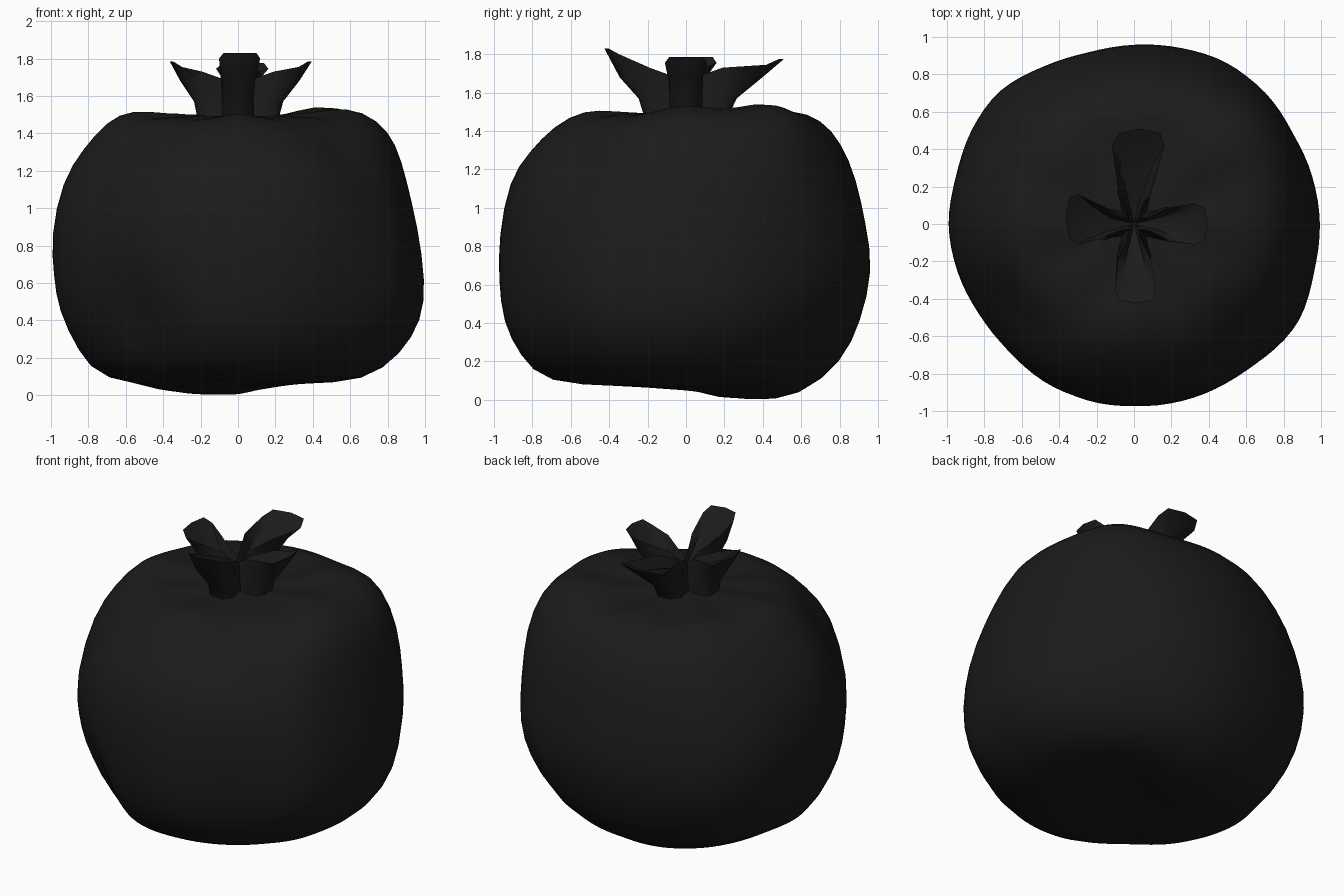
import bpy, math
from mathutils import Vector

if "Cube" in bpy.data.objects:
    bpy.data.objects.remove(bpy.data.objects["Cube"])

bag = bpy.data.materials.new("black_plastic")
bag.diffuse_color = (0.011, 0.011, 0.011, 1)
bag.use_nodes = True
bag.node_tree.nodes["Principled BSDF"].inputs["Base Color"].default_value = bag.diffuse_color


def make(name, verts, faces, angle, levels):
    me = bpy.data.meshes.new(name)
    me.from_pydata(verts, [], faces)
    me.update()
    me.materials.append(bag)
    ob = bpy.data.objects.new(name, me)
    bpy.context.collection.objects.link(ob)
    if levels:
        sub = ob.modifiers.new("smooth", 'SUBSURF')
        sub.levels = sub.render_levels = levels
    bpy.ops.object.select_all(action='DESELECT')
    ob.select_set(True)
    bpy.context.view_layer.objects.active = ob
    bpy.ops.object.shade_smooth_by_angle(angle=math.radians(angle))
    return ob


def bridge(rows, n):
    return [(r * n + i, r * n + (i + 1) % n, (r + 1) * n + (i + 1) % n, (r + 1) * n + i)
            for r in range(rows - 1) for i in range(n)]


# Filled sack: radius/height profiles toward +x, +y, -x, -y
PROFILES = [
    [(.35, .065), (.68, .07), (.87, .22), (.98, .4), (1.0, .6), (.955, .9), (.89, 1.15),
     (.84, 1.34), (.75, 1.47), (.58, 1.54), (.38, 1.495), (.18, 1.50)],
    [(.35, .06), (.6, .045), (.82, .2), (.91, .4), (.98, .68), (.935, .92), (.89, 1.15),
     (.81, 1.34), (.71, 1.46), (.56, 1.505), (.38, 1.475), (.18, 1.49)],
    [(.35, .06), (.73, .075), (.85, .23), (.96, .46), (.98, .63), (1.0, .85), (.94, 1.15),
     (.83, 1.32), (.7, 1.47), (.57, 1.52), (.38, 1.495), (.18, 1.50)],
    [(.35, .075), (.74, .08), (.87, .23), (.96, .4), (.98, .62), (.98, .85), (.925, 1.15),
     (.82, 1.29), (.69, 1.43), (.53, 1.505), (.38, 1.495), (.18, 1.49)],
]
# Plan outline radius every 15 degrees
PLAN = [1.0, .99, .98, 1.01, 1.02, .99, .972, .96, .98, 1.02, 1.01, .99,
        1.0, .985, .97, .98, .99, .98, .97, .98, 1.0, 1.015, 1.03, 1.0]
# Dents (positive depth) and bulges (negative): centre, size, depth
DENTS = [((-.55, -.75, .38), .28, .12), ((.55, -.8, .5), .22, .04), ((.8, .48, 1.2), .3, -.08),
         ((.55, .72, .3), .28, .06), ((-.72, -.5, 1.25), .28, .06), ((-.72, .5, 1.15), .28, .05),
         ((.68, -.55, 1.25), .25, .04)]
# Raised and sunken shoulders: x, y, spread, lift
SHOULDERS = [(.6, .56, .05, .055), (.5, -.5, .06, -.07), (-.42, -.45, .05, -.04)]
N = 48
verts = []
for row in range(12):
    for i in range(N):
        a = 2 * math.pi * i / N
        q = i // (N // 4)
        t = math.sin(a - q * math.pi / 2) ** 2
        pa, pb = PROFILES[q], PROFILES[(q + 1) % 4]
        mix = [pa[k][0] + (pb[k][0] - pa[k][0]) * t for k in range(12)]
        r, z = mix[row], pa[row][1] + (pb[row][1] - pa[row][1]) * t
        # push the sides out to the plan outline, fading at top and bottom
        f = i / 2
        plan = PLAN[int(f)] * (1 - f % 1) + PLAN[(int(f) + 1) % 24] * (f % 1)
        w = min(1, max(0, min(row / 2, (9.5 - row) / 3.5)))
        r *= 1 + (1.008 * plan / max(mix) - 1) * w
        p = Vector((r * math.cos(a), r * math.sin(a), z))
        out = (p - Vector((0, 0, .75))).normalized()
        p += out * sum(-d * math.exp(-((p - Vector(c)).length / s) ** 2) for c, s, d in DENTS)
        if row > 6:
            for x, y, s, lift in SHOULDERS:
                p.z += lift * math.exp(-((p.x - x) ** 2 + (p.y - y) ** 2) / s)
            # gathered pleats near the neck
            if 8 < row < 11:
                p.z += .012 * math.cos(8 * a)
        # sagging bulge under the sack
        if row < 3:
            p.z -= .09 * math.exp(-((p.x + .15) ** 2 + (p.y - .33) ** 2) / .08)
        p.z = max(p.z, -.006)
        verts.append(p)
faces = bridge(12, N)
base = len(verts)
verts += [(-.02, .05, .045), (0, 0, 1.49)]
for i in range(N):
    j = (i + 1) % N
    faces.append((base, j, i))
    faces.append((base + 1, 11 * N + i, 11 * N + j))
make("sack_body", verts, faces, 60, 1)

# Knotted top: four flared trough-shaped flaps joined at a pinched neck
# each flap: angle, reach, tip height, sideways shift of the tip, half width
FLAPS = [(0, .395, 1.785, 0, .11), (90, .51, 1.775, -.03, .14),
         (180, .365, 1.785, -.035, .135), (270, .425, 1.83, .012, .11)]


def ring(level):
    pts = []
    for deg, reach, tip, shift, wide in FLAPS:
        a = math.radians(deg)
        d = reach - .19
        # (radial, half width, height) from the cleft out to the flap's centre line
        loc = [
            [(.09, .075, 1.46), (.17, .085, 1.46), (.2, .05, 1.46), (.21, 0, 1.46)],
            [(.08, .055, 1.56), (.15, .085, 1.57), (.18 + d * .2, .06, 1.57), (.2 + d * .2, 0, 1.57)],
            [(.075, .045, 1.65), (.16, .09, 1.66), (.17 + d * .62, .085, 1.68), (.2 + d * .62, 0, 1.68)],
            [(.08, .035, 1.69), (.19, .088, 1.73), (reach * .82, wide, tip - .03), (reach * .95, wide * .8, tip),
             (reach, 0, tip)],
            [(.04, .012, 1.62), (.13, .03, 1.64), (.6 * reach, wide * .6, tip - .1), (.7 * reach, 0, tip - .09)],
        ][level]
        if len(loc) == 4:      # same point count on every ring
            m = [(x + y) / 2 for x, y in zip(loc[2], loc[3])]
            loc.insert(3, (m[0] + .008, m[1] + .01, m[2]))
        full = [(u, -v, z) for u, v, z in loc] + loc[-2::-1]
        for u, v, z in full:
            v += shift * max(0, u - .15) / (reach - .15)
            pts.append((u * math.cos(a) - v * math.sin(a), u * math.sin(a) + v * math.cos(a), z))
        # cleft between neighbouring flaps
        b = a + math.pi / 4
        pinch = (.11, .06, .045, .04, .012)[level]
        pts.append((pinch * math.cos(b), pinch * math.sin(b), (1.46, 1.56, 1.63, 1.66, 1.6)[level]))
    return pts


rings = [ring(k) for k in range(5)]
n = len(rings[0])
verts = [p for r in rings for p in r]
faces = bridge(5, n)
verts.append((0, 0, 1.6))
faces += [(len(verts) - 1, 4 * n + i, 4 * n + (i + 1) % n) for i in range(n)]
make("tied_flaps", verts, faces, 60, 0)
